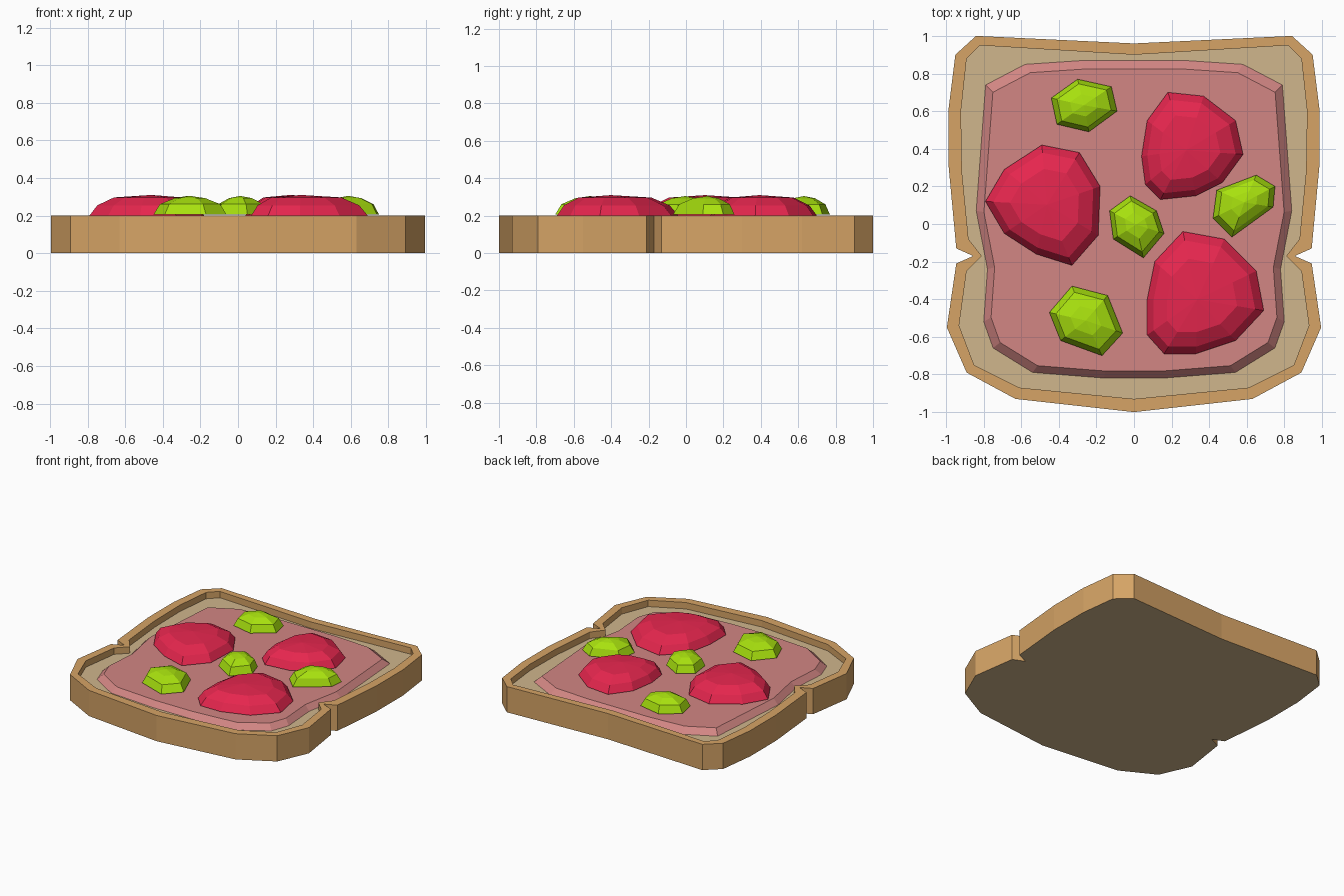
import bpy
import bmesh

cube = bpy.data.objects.get("Cube")
if cube:
    bpy.data.objects.remove(cube, do_unlink=True)


def make_material(name, red, green, blue):
    """Flat material from 8-bit display values, stored as linear."""
    def linear(c):
        c /= 255
        return c / 12.92 if c <= 0.04045 else ((c + 0.055) / 1.055) ** 2.4
    colour = (linear(red), linear(green), linear(blue), 1)
    mat = bpy.data.materials.new(name)
    mat.use_nodes = True
    mat.diffuse_color = colour
    shader = mat.node_tree.nodes["Principled BSDF"]
    shader.inputs["Base Color"].default_value = colour
    shader.inputs["Roughness"].default_value = 0.8
    return mat


crust = make_material("crust brown", 214, 164, 102)
bread = make_material("bread tan", 208, 182, 140)
spread = make_material("pink spread", 210, 134, 131)
berry = make_material("berry red", 230, 38, 78)
leaf = make_material("lime green", 168, 225, 14)


def mirrored(half):
    """Close a right-hand outline, listed top to bottom, over x = 0."""
    return half + [(-x, y) for x, y in reversed(half) if x != 0]


def shrink(outline, factor):
    cx = sum(p[0] for p in outline) / len(outline)
    cy = sum(p[1] for p in outline) / len(outline)
    return [(cx + (x - cx) * factor, cy + (y - cy) * factor) for x, y in outline]


def loft(name, layers, materials, apex=None):
    """Skin a stack of (outline, height) layers; caps use the last material."""
    bm = bmesh.new()
    rings = [[bm.verts.new((x, y, z)) for x, y in outline] for outline, z in layers]
    count = len(rings[0])
    for low, high in zip(rings, rings[1:]):
        for i in range(count):
            j = (i + 1) % count
            bm.faces.new((low[i], low[j], high[j], high[i]))
    caps = [bm.faces.new(rings[0])]
    if apex is None:
        caps.append(bm.faces.new(rings[-1]))
    else:
        centre = shrink(layers[-1][0], 0)[0]
        tip = bm.verts.new((*centre, apex))
        for i in range(count):
            bm.faces.new((rings[-1][i], rings[-1][(i + 1) % count], tip))
    for face in caps:
        face.material_index = len(materials) - 1
    bmesh.ops.recalc_face_normals(bm, faces=bm.faces)
    # concave caps are split so that they fill correctly
    bmesh.ops.triangulate(bm, faces=caps)
    mesh = bpy.data.meshes.new(name)
    bm.to_mesh(mesh)
    bm.free()
    for mat in materials:
        mesh.materials.append(mat)
    obj = bpy.data.objects.new(name, mesh)
    bpy.context.collection.objects.link(obj)
    return obj


# Toast slice: crust wall and raised rim, bread floor and underside
outer = mirrored([(0, .96), (.84, 1), (.95, .9), (.985, .62), (.985, .3), (.945, -.13),
                  (.855, -.17), (.945, -.21), (.995, -.55), (.89, -.79), (.63, -.93), (0, -1)])
inner = mirrored([(0, .9), (.82, .95), (.89, .88), (.92, .6), (.915, .28), (.88, -.08),
                  (.81, -.17), (.89, -.25), (.93, -.54), (.85, -.75), (.61, -.87), (0, -.93)])
loft("toast_slice", [(outer, 0), (outer, .2), (inner, .2), (inner, .15)], [crust, bread])

# Spread: low slab with a sloped edge
spread_outline = mirrored([(.28, .87), (.58, .85), (.79, .74), (.84, .07), (.78, -.24),
                           (.8, -.52), (.75, -.66), (.54, -.79), (.16, -.82)])
loft("spread", [(spread_outline, .149), (shrink(spread_outline, .95), .19)], [spread])


def dome(name, outline, base, height, mat, profile):
    layers = [(shrink(outline, s), base + height * h) for s, h in profile]
    loft(name, layers, [mat], apex=base + height)


# Large berries: broad faceted domes
berry_profile = [(1, 0), (.87, .5), (.6, .88)]
berries = {
    "left": [(-.49, .42), (-.29, .38), (-.18, .2), (-.19, -.06), (-.33, -.22),
             (-.52, -.16), (-.69, -.05), (-.79, .12), (-.69, .29)],
    "back": [(.18, .7), (.37, .68), (.54, .55), (.58, .37), (.47, .22),
             (.33, .15), (.14, .13), (.06, .21), (.04, .36), (.07, .55)],
    "front": [(.26, -.04), (.48, -.08), (.65, -.25), (.69, -.46), (.54, -.62),
              (.33, -.69), (.16, -.69), (.07, -.59), (.07, -.4), (.11, -.2)],
}
for place, outline in berries.items():
    dome("berry_" + place, outline, .2, .11, berry, berry_profile)

# Small green pieces: six-sided domes
green_profile = [(1, 0), (.82, .56), (.42, .88)]
greens = {
    "back": [(-.3, .77), (-.12, .73), (-.09, .6), (-.24, .49), (-.41, .53), (-.44, .67)],
    "right": [(.65, .26), (.75, .2), (.74, .09), (.52, -.07), (.42, .03), (.44, .18)],
    "centre": [(-.02, .15), (.12, .07), (.16, -.05), (.05, -.18), (-.11, -.08), (-.13, .07)],
    "front": [(-.33, -.33), (-.14, -.38), (-.06, -.58), (-.17, -.7), (-.39, -.62), (-.45, -.47)],
}
for place, outline in greens.items():
    dome("green_piece_" + place, outline, .205, .1, leaf, green_profile)
